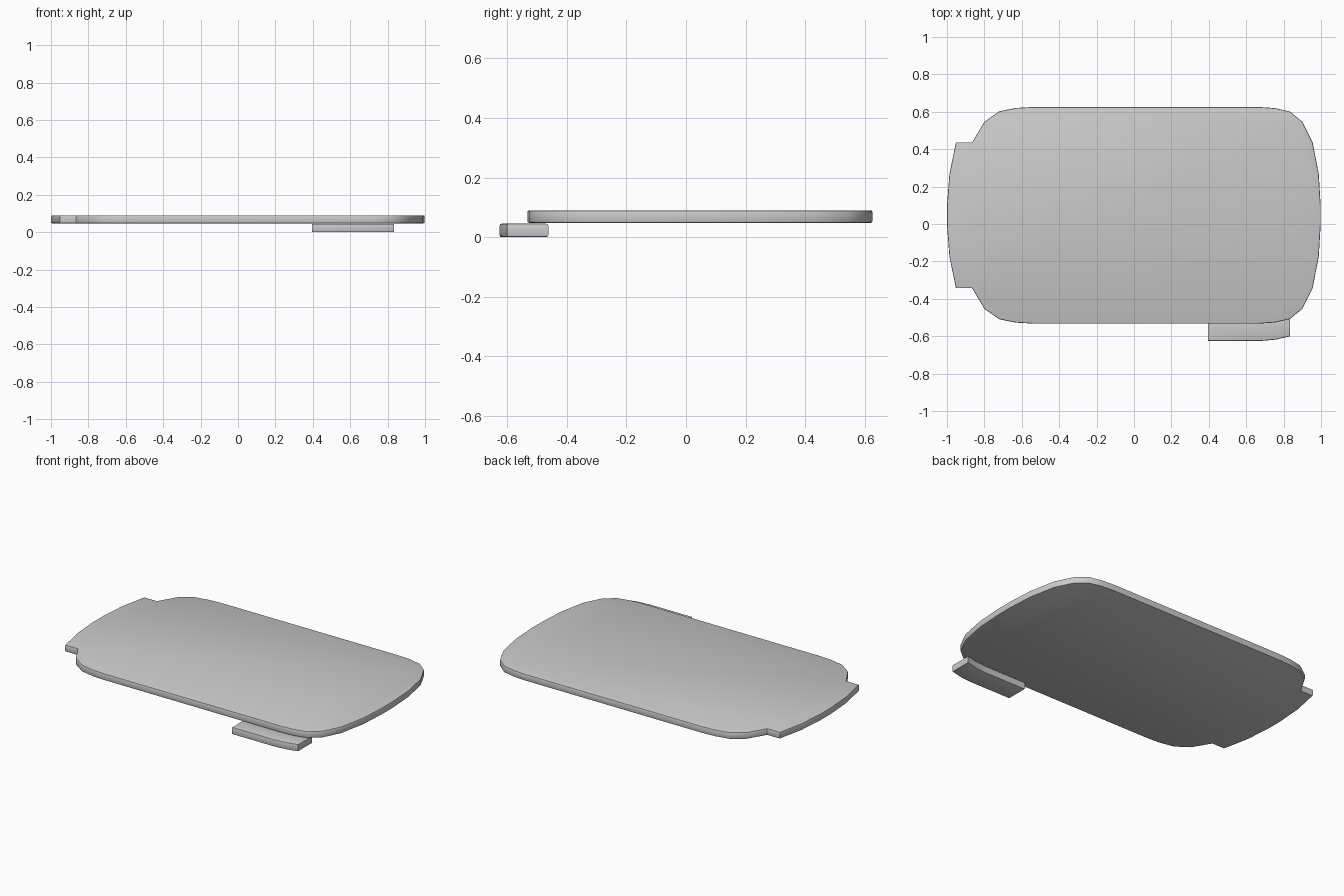
import bpy, bmesh, math

if "Cube" in bpy.data.objects:
    bpy.data.objects.remove(bpy.data.objects["Cube"])


def slab(name, outline, z0, z1, bevel):
    """Extrude a closed outline into a flat slab with softened rims."""
    bm = bmesh.new()
    face = bm.faces.new([bm.verts.new((x, y, z0)) for x, y in outline])
    top = bmesh.ops.extrude_face_region(bm, geom=[face])["geom"]
    bmesh.ops.translate(bm, vec=(0, 0, z1 - z0),
                        verts=[v for v in top if isinstance(v, bmesh.types.BMVert)])
    bmesh.ops.recalc_face_normals(bm, faces=bm.faces)
    # round only the top and bottom rims
    rims = [e for e in bm.edges if abs(e.verts[0].co.z - e.verts[1].co.z) < 1e-5]
    bmesh.ops.bevel(bm, geom=rims, offset=bevel, segments=2, profile=0.5,
                    affect='EDGES', clamp_overlap=True)
    mesh = bpy.data.meshes.new(name)
    bm.to_mesh(mesh)
    bm.free()
    obj = bpy.data.objects.new(name, mesh)
    bpy.context.collection.objects.link(obj)
    bpy.ops.object.select_all(action='DESELECT')
    bpy.context.view_layer.objects.active = obj
    obj.select_set(True)
    bpy.ops.object.shade_smooth_by_angle(angle=math.radians(40))
    return obj


# Main plate: upper half of the outline, right to left, mirrored about its midline
MID_Y = 0.0465
half = [(0.998, 0.05), (0.988, 0.22), (0.955, 0.39), (0.90, 0.50), (0.833, 0.555),
        (0.755, 0.573), (0.67, 0.579),
        (-0.54, 0.579), (-0.63, 0.574), (-0.72, 0.556), (-0.80, 0.50), (-0.865, 0.39),
        (-0.952, 0.39), (-0.987, 0.22), (-1.0, 0.05)]
outline = [(x, MID_Y + y) for x, y in half] + [(x, MID_Y - y) for x, y in reversed(half)]
slab("plate", outline, 0.048, 0.09, 0.006)

# Tab under the front edge, a strip that follows the plate's curve
edge = [(0.395, -0.625), (0.68, -0.625), (0.76, -0.618), (0.835, -0.600)]
strip = edge + [(x, y + 0.138) for x, y in reversed(edge)]
slab("front_tab", strip, 0.0, 0.045, 0.006)
